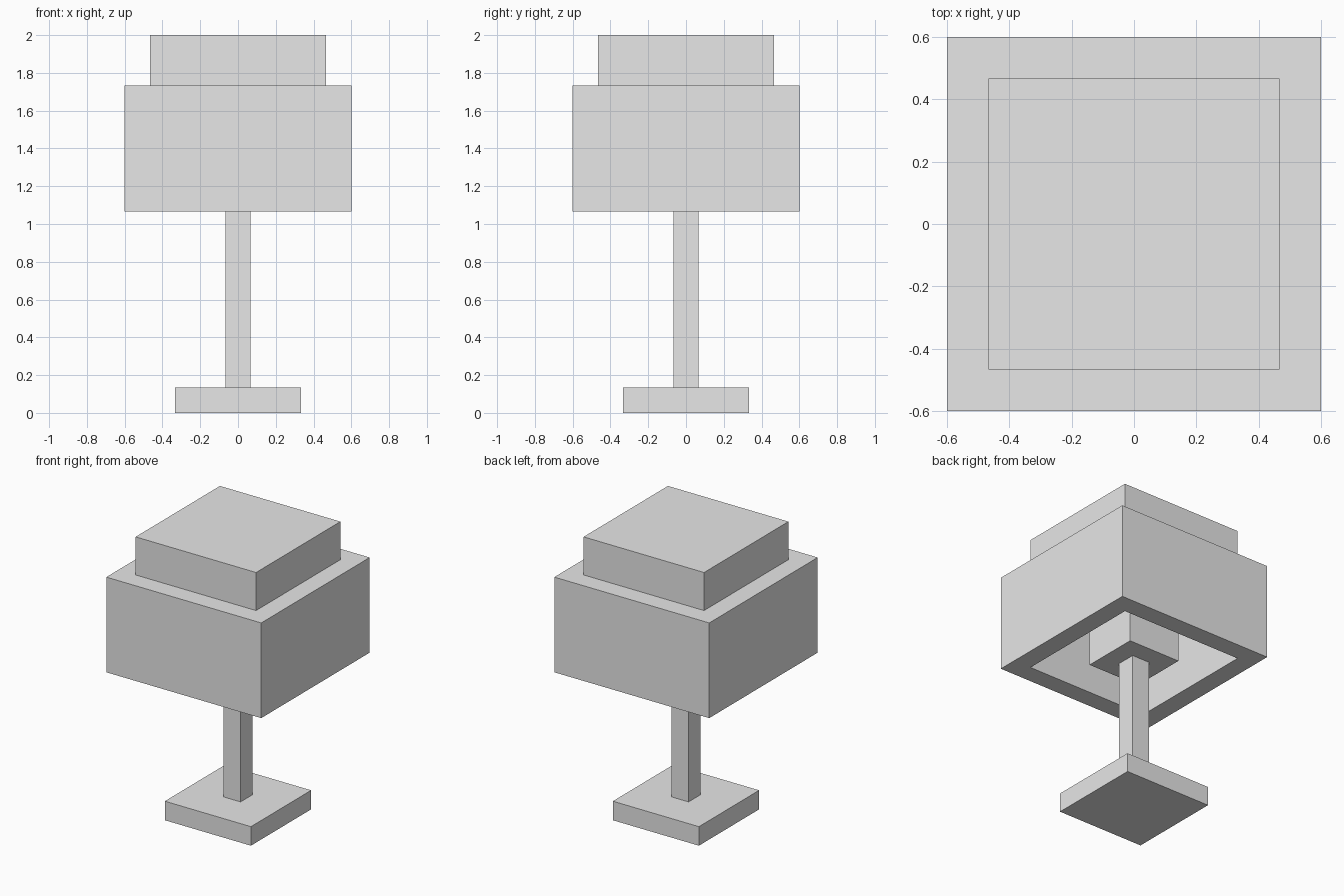
import bpy
import bmesh

old = bpy.data.objects.get("Cube")
if old:
    bpy.data.objects.remove(old, do_unlink=True)

UNIT = 2 / 30  # the lamp is laid out on a grid 30 units tall

grey = bpy.data.materials.new("light_grey")
grey.use_nodes = True
grey.diffuse_color = (0.8, 0.8, 0.8, 1)
grey.node_tree.nodes["Principled BSDF"].inputs["Base Color"].default_value = (0.8, 0.8, 0.8, 1)


def finish(name, bm):
    bmesh.ops.recalc_face_normals(bm, faces=bm.faces)
    mesh = bpy.data.meshes.new(name)
    bm.to_mesh(mesh)
    bm.free()
    mesh.materials.append(grey)
    obj = bpy.data.objects.new(name, mesh)
    bpy.context.collection.objects.link(obj)
    return obj


def square_block(name, half, bottom, top):
    """Square block centred on the lamp's axis, sized in grid units."""
    bm = bmesh.new()
    bmesh.ops.create_cube(bm, size=1)
    for v in bm.verts:
        v.co.x *= 2 * half * UNIT
        v.co.y *= 2 * half * UNIT
        v.co.z = (top if v.co.z > 0 else bottom) * UNIT
    return finish(name, bm)


def square_tube(name, outer, inner, bottom, top):
    """Open square tube: four loops of corners bridged into walls and rims."""
    bm = bmesh.new()
    corners = [(-1, -1), (1, -1), (1, 1), (-1, 1)]
    section = [(outer, bottom), (outer, top), (inner, top), (inner, bottom)]
    loops = [[bm.verts.new((x * h * UNIT, y * h * UNIT, z * UNIT)) for x, y in corners]
             for h, z in section]
    for i in range(4):
        a, b = loops[i], loops[(i + 1) % 4]
        for j in range(4):
            k = (j + 1) % 4
            bm.faces.new((a[j], a[k], b[k], b[j]))
    return finish(name, bm)


# Foot and stem
square_block("base", 5, 0, 2)
square_block("pole", 1, 2, 16)

# Bulb hanging inside the hollow shade
square_block("bulb", 3, 16, 22)

# Shade walls and the stepped cap that closes them
square_tube("lampshade", 9, 7, 16, 26)
square_block("shade_cap", 7, 26, 30)
